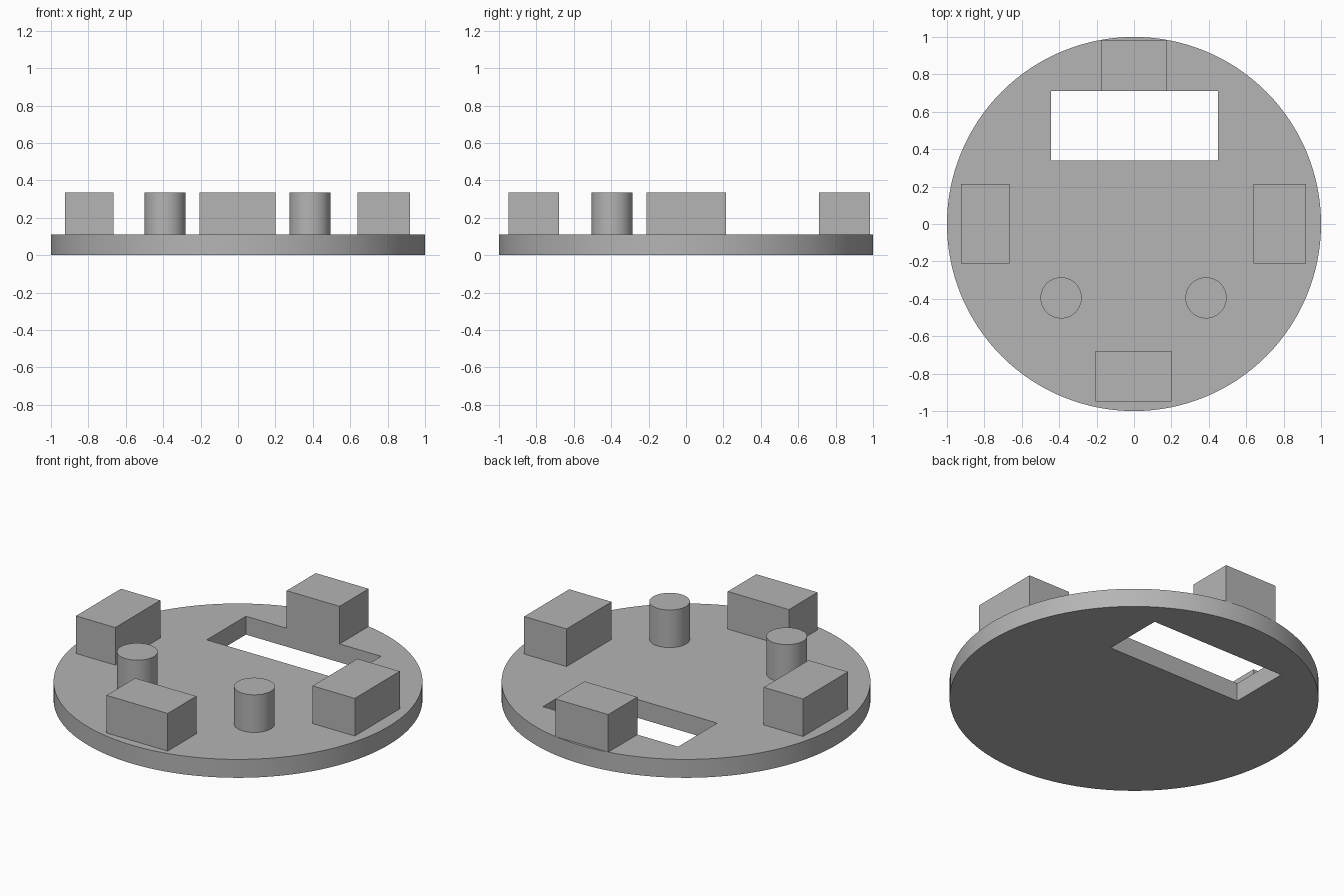
import bpy
import math

cube = bpy.data.objects.get("Cube")
if cube:
    bpy.data.objects.remove(cube, do_unlink=True)

PLATE_TOP = 0.11
POST_TOP = 0.335

grey = bpy.data.materials.new("plain_grey")
grey.use_nodes = True
grey.diffuse_color = (0.46, 0.46, 0.46, 1)
grey.node_tree.nodes["Principled BSDF"].inputs["Base Color"].default_value = (0.46, 0.46, 0.46, 1)


def finish(name):
    obj = bpy.context.object
    obj.name = name
    bpy.ops.object.transform_apply(location=True, rotation=True, scale=True)
    obj.data.materials.append(grey)
    return obj


def box(name, x0, x1, y0, y1, z0=PLATE_TOP, z1=POST_TOP):
    bpy.ops.mesh.primitive_cube_add(
        size=1, location=((x0 + x1) / 2, (y0 + y1) / 2, (z0 + z1) / 2))
    bpy.context.object.scale = (x1 - x0, y1 - y0, z1 - z0)
    return finish(name)


def cylinder(name, x, y, radius, z0, z1, sides):
    bpy.ops.mesh.primitive_cylinder_add(
        vertices=sides, radius=radius, depth=z1 - z0, location=(x, y, (z0 + z1) / 2))
    obj = finish(name)
    bpy.ops.object.shade_smooth_by_angle(angle=math.radians(30))
    return obj


# Round base plate with a rectangular slot cut through it
slot_cutter = box("slot_cutter", -0.445, 0.45, 0.34, 0.71, -0.1, 0.3)
slot_cutter.hide_render = True
plate = cylinder("base_plate", 0, 0, 1, 0, PLATE_TOP, 128)
cut = plate.modifiers.new("slot", "BOOLEAN")
cut.operation = "DIFFERENCE"
cut.solver = "EXACT"
cut.object = slot_cutter
bpy.ops.object.modifier_apply(modifier=cut.name)
bpy.ops.object.shade_smooth_by_angle(angle=math.radians(30))
bpy.data.objects.remove(slot_cutter, do_unlink=True)

# Rectangular blocks around the rim
box("front_block", -0.205, 0.2, -0.95, -0.68)
box("back_block", -0.175, 0.175, 0.71, 0.985)
box("right_block", -0.925, -0.665, -0.21, 0.215)
box("left_block", 0.64, 0.92, -0.21, 0.215)

# Round posts
cylinder("right_post", -0.39, -0.395, 0.11, PLATE_TOP, POST_TOP, 64)
cylinder("left_post", 0.385, -0.395, 0.11, PLATE_TOP, POST_TOP, 64)
